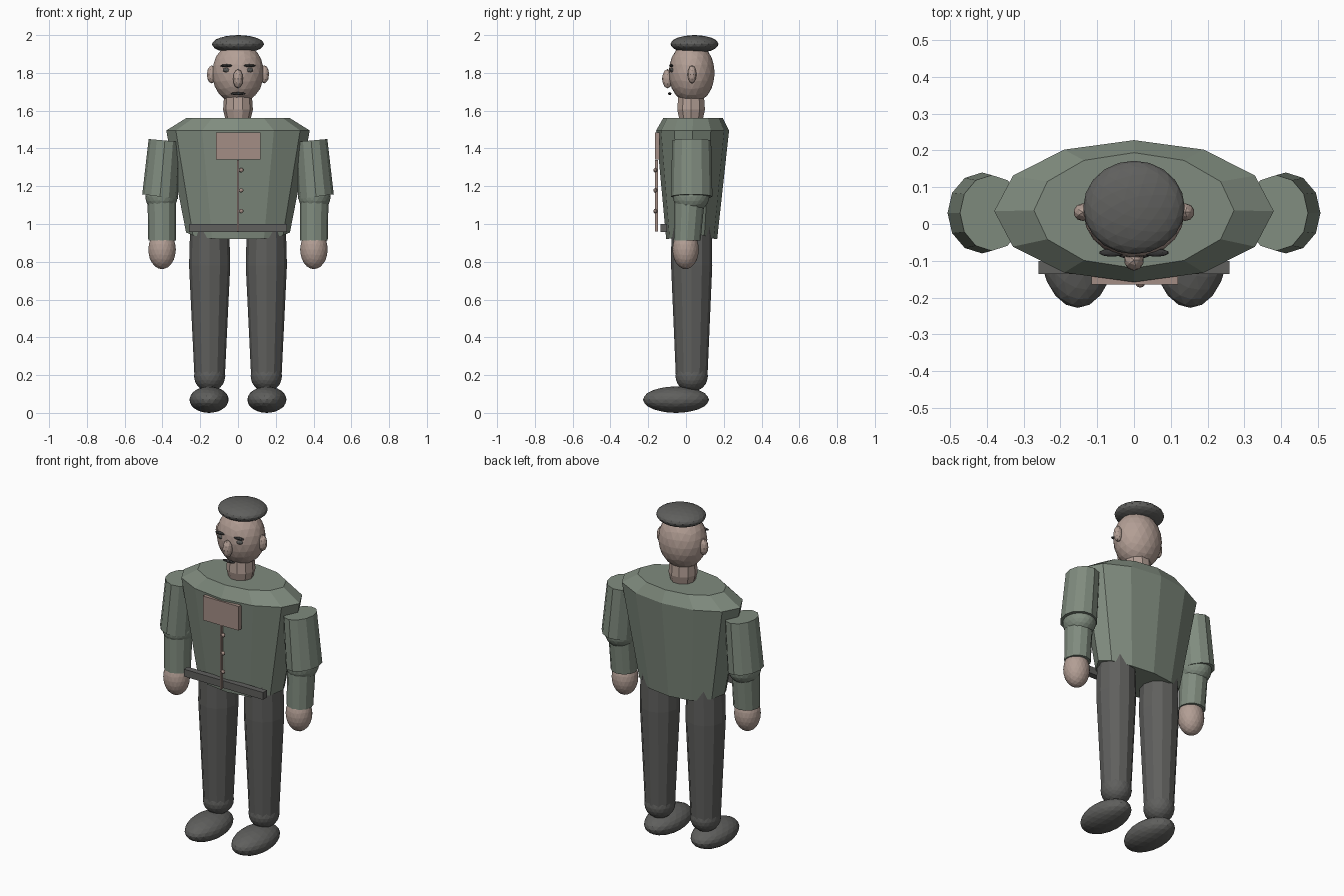
import bpy, bmesh, math
from mathutils import Matrix, Vector

if "Cube" in bpy.data.objects:
    bpy.data.objects.remove(bpy.data.objects["Cube"])


def material(name, rgb):
    m = bpy.data.materials.new(name)
    m.diffuse_color = (*rgb, 1)
    m.use_nodes = True
    m.node_tree.nodes["Principled BSDF"].inputs["Base Color"].default_value = m.diffuse_color
    return m


GREEN = material("jacket green", (0.215, 0.26, 0.21))
DARK = material("trouser grey", (0.115, 0.115, 0.11))
SKIN = material("skin", (0.45, 0.345, 0.30))
BLACK = material("brow charcoal", (0.04, 0.04, 0.04))
SHIRT = material("shirt pink", (0.37, 0.27, 0.235))


def finish(bm, name, mat):
    bmesh.ops.recalc_face_normals(bm, faces=bm.faces)
    me = bpy.data.meshes.new(name)
    bm.to_mesh(me)
    bm.free()
    me.materials.append(mat)
    ob = bpy.data.objects.new(name, me)
    bpy.context.collection.objects.link(ob)
    return ob


def ball(name, mat, center, radii, sub=3):
    bm = bmesh.new()
    bmesh.ops.create_icosphere(bm, subdivisions=sub, radius=1)
    bmesh.ops.transform(bm, verts=bm.verts,
                        matrix=Matrix.Translation(center) @ Matrix.Diagonal((*radii, 1)))
    return finish(bm, name, mat)


def box(name, mat, center, size):
    bm = bmesh.new()
    bmesh.ops.create_cube(bm, size=1)
    bmesh.ops.transform(bm, verts=bm.verts,
                        matrix=Matrix.Translation(center) @ Matrix.Diagonal((*size, 1)))
    return finish(bm, name, mat)


def loft(name, mat, rings, sides=12, shape=None):
    """Rings are (x, y, z, rx, ry, tilt), tilt = rise of z per unit x."""
    bm = bmesh.new()
    loops = []
    for i, (cx, cy, cz, rx, ry, tilt) in enumerate(rings):
        loop = []
        for k in range(sides):
            a = 2 * math.pi * k / sides
            dx, dy = rx * math.cos(a), ry * math.sin(a)
            dz = shape(i, a) if shape else 0
            loop.append(bm.verts.new((cx + dx, cy + dy, cz + tilt * dx + dz)))
        loops.append(loop)
    for lo, hi in zip(loops, loops[1:]):
        for k in range(sides):
            n = (k + 1) % sides
            bm.faces.new((lo[k], lo[n], hi[n], hi[k]))
    bm.faces.new(loops[0][::-1])
    bm.faces.new(loops[-1])
    return finish(bm, name, mat)


# Jacket body: hem rises towards the sides
loft("jacket", GREEN, [
    (0, 0.03, 0.92, 0.275, 0.135, 0),
    (0, 0.035, 1.495, 0.38, 0.193, 0),
    (0, 0.037, 1.562, 0.272, 0.157, 0)],
    shape=lambda i, a: 0.035 * math.cos(a) ** 4 if i == 0 else 0)

# Belt, shirt panel, button strip and buttons
box("belt", DARK, (0, -0.118, 0.978), (0.52, 0.036, 0.043))
box("shirt_panel", SHIRT, (0.002, -0.152, 1.412), (0.235, 0.026, 0.143))
box("button_strip", SHIRT, (0, -0.156, 1.15), (0.01, 0.014, 0.38))
for z in (1.285, 1.178, 1.068):
    ball("button", SHIRT, (0.017, -0.163, z), (0.012, 0.01, 0.012), 2)

# Neck, head and cap
loft("neck", SKIN, [(0, 0.027, 1.53, 0.06, 0.06, 0), (0, 0.027, 1.605, 0.079, 0.077, 0),
                    (0, 0.027, 1.70, 0.072, 0.07, 0)], 10)
ball("head", SKIN, (0, 0.03, 1.80), (0.137, 0.122, 0.163))
ball("cap", DARK, (0, 0.045, 1.952), (0.138, 0.127, 0.048))

# Face
ball("nose", SKIN, (0, -0.098, 1.769), (0.027, 0.029, 0.051), 2)
ball("mouth", BLACK, (0, -0.086, 1.69), (0.042, 0.009, 0.008), 2)

for s in (-1, 1):
    ball("ear", SKIN, (s * 0.139, 0.032, 1.792), (0.026, 0.024, 0.048), 2)
    ball("eye", DARK, (s * 0.06, -0.073, 1.815), (0.022, 0.012, 0.013), 2)
    ball("eyebrow", BLACK, (s * 0.06, -0.078, 1.838), (0.035, 0.011, 0.008), 2)

    # Arm: sleeve, elbow, cuffed forearm, hand
    loft("upper_sleeve", GREEN, [
        (s * 0.413, 0.03, 1.145, 0.094, 0.11, s * 0.13),
        (s * 0.387, 0.03, 1.442, 0.086, 0.103, s * 0.09)])
    ball("elbow", GREEN, (s * 0.405, 0.027, 1.145), (0.086, 0.097, 0.085))
    loft("forearm_sleeve", GREEN, [
        (s * 0.402, 0.006, 0.913, 0.073, 0.071, 0),
        (s * 0.404, 0.018, 1.12, 0.075, 0.08, 0)])
    ball("hand", SKIN, (s * 0.402, -0.002, 0.865), (0.073, 0.07, 0.104))

    # Leg: trouser, ankle, shoe
    loft("trouser_leg", DARK, [
        (s * 0.15, 0.03, 0.2, 0.081, 0.084, 0),
        (s * 0.15, 0.03, 0.78, 0.109, 0.109, 0),
        (s * 0.15, 0.03, 1.0, 0.103, 0.107, 0)])
    ball("ankle", DARK, (s * 0.15, 0.03, 0.195), (0.083, 0.086, 0.083))
    ball("shoe", DARK, (s * 0.153, -0.053, 0.07), (0.104, 0.175, 0.07))
